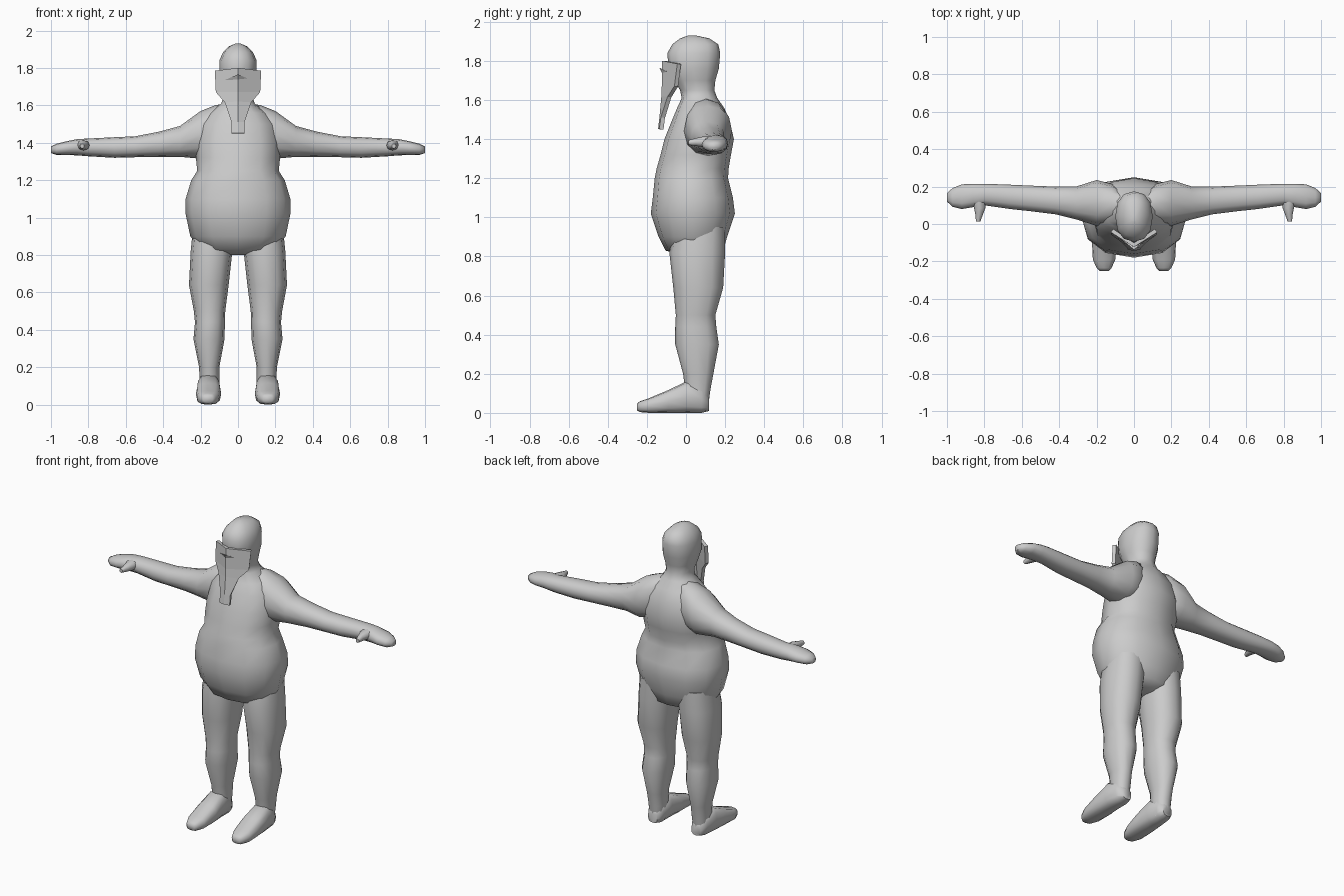
import bpy, bmesh, math

if "Cube" in bpy.data.objects:
    bpy.data.objects.remove(bpy.data.objects["Cube"])

grey = bpy.data.materials.new("light_grey")
grey.diffuse_color = (0.6, 0.6, 0.6, 1)
grey.use_nodes = True
grey.node_tree.nodes["Principled BSDF"].inputs["Base Color"].default_value = grey.diffuse_color


def finish(bm, name, angle, mirror=False, thickness=0):
    bmesh.ops.recalc_face_normals(bm, faces=bm.faces)
    me = bpy.data.meshes.new(name)
    bm.to_mesh(me)
    bm.free()
    ob = bpy.data.objects.new(name, me)
    bpy.context.collection.objects.link(ob)
    me.materials.append(grey)
    if mirror:
        ob.modifiers.new("mirror", 'MIRROR')
    if thickness:
        s = ob.modifiers.new("thickness", 'SOLIDIFY')
        s.thickness, s.offset = thickness, 0
    if angle:
        bpy.ops.object.select_all(action='DESELECT')
        ob.select_set(True)
        bpy.context.view_layer.objects.active = ob
        bpy.ops.object.shade_smooth_by_angle(angle=math.radians(angle))
    return ob


def loft(name, axis, rows, sides=12, power=0.88, mirror=True, angle=65):
    """Skin rounded rings; each row is (position on axis, a0, a1, b0, b1)."""
    bm = bmesh.new()
    rings = []
    for t, a0, a1, b0, b1 in rows:
        ring = []
        for i in range(sides):
            w = 2 * math.pi * i / sides
            c, s = math.cos(w), math.sin(w)
            a = (a0 + a1) / 2 + (a1 - a0) / 2 * math.copysign(abs(c) ** power, c)
            b = (b0 + b1) / 2 + (b1 - b0) / 2 * math.copysign(abs(s) ** power, s)
            co = {'X': (t, a, b), 'Y': (a, t, b), 'Z': (a, b, t)}[axis]
            ring.append(bm.verts.new(co))
        rings.append(ring)
    for r, q in zip(rings, rings[1:]):
        for i in range(sides):
            j = (i + 1) % sides
            bm.faces.new((r[i], r[j], q[j], q[i]))
    bm.faces.new(rings[0])
    bm.faces.new(rings[-1])
    return finish(bm, name, angle, mirror)


# torso, neck and head: (z, half width, front y, back y)
body = [(0.80, .10, .00, .13), (0.83, .20, -.105, .19), (0.90, .255, -.14, .21),
        (1.02, .28, -.18, .25), (1.10, .28, -.17, .24), (1.20, .25, -.16, .215),
        (1.25, .218, -.15, .218), (1.32, .225, -.13, .23), (1.40, .225, -.11, .245),
        (1.50, .205, -.07, .222), (1.56, .155, -.045, .195), (1.61, .09, -.022, .16),
        (1.65, .075, -.03, .145), (1.70, .088, -.06, .15), (1.76, .10, -.09, .168),
        (1.84, .10, -.095, .175), (1.885, .08, -.07, .165), (1.915, .05, -.03, .12),
        (1.93, .015, .01, .05)]
loft("torso_and_head", 'Z', [(z, -w, w, f, b) for z, w, f, b in body], mirror=False)

# arms with mitten hands: (x, y range, z range)
loft("arm", 'X', [(.06, .02, .18, 1.36, 1.61), (.12, .00, .215, 1.33, 1.602),
                  (.20, -.01, .235, 1.315, 1.57), (.31, .025, .20, 1.325, 1.49),
                  (.42, .052, .20, 1.325, 1.46), (.55, .068, .205, 1.323, 1.435),
                  (.66, .08, .21, 1.32, 1.43), (.80, .10, .215, 1.328, 1.423),
                  (.86, .09, .215, 1.333, 1.42), (.92, .08, .212, 1.335, 1.408),
                  (.97, .092, .192, 1.335, 1.395), (1.0, .12, .165, 1.345, 1.38)])
loft("thumb", 'Y', [(.13, .79, .87, 1.36, 1.415), (.085, .795, .855, 1.36, 1.413),
                    (.05, .808, .848, 1.365, 1.405), (.013, .822, .845, 1.37, 1.395)], sides=8)

# legs: (z, x range, y range)
loft("leg", 'Z', [(.95, .02, .24, -.06, .20), (.82, .03, .253, -.085, .20),
                  (.64, .05, .262, -.065, .19), (.50, .068, .236, -.052, .15),
                  (.44, .07, .23, -.055, .155), (.35, .072, .238, -.055, .168),
                  (.20, .10, .208, -.015, .14), (.12, .10, .205, -.005, .125),
                  (.02, .11, .195, .01, .112)])

# feet: (y, x range, z range)
loft("foot", 'Y', [(.118, .12, .185, .01, .08), (.08, .10, .207, 0, .14),
                   (.00, .095, .22, 0, .16), (-.09, .09, .225, 0, .117),
                   (-.19, .10, .22, 0, .075), (-.235, .12, .20, .004, .06),
                   (-.25, .135, .185, .012, .048)], power=.75)


def folded_sheet(name, rows, thickness):
    """Sheet folded on the centre line; rows of (centre z, centre y, x, outer z, outer y)."""
    bm = bmesh.new()
    grid = []
    for cz, cy, x, oz, oy in rows:
        grid.append([bm.verts.new((-x, oy, oz)), bm.verts.new((0, cy, cz)),
                     bm.verts.new((x, oy, oz))])
    for r, q in zip(grid, grid[1:]):
        for i in range(2):
            bm.faces.new((r[i], r[i + 1], q[i + 1], q[i]))
    return finish(bm, name, 0, thickness=thickness)


# face mask with a long chin plate
folded_sheet("face_mask", [(1.80, -.112, .118, 1.785, -.035), (1.67, -.113, .113, 1.67, -.05),
                           (1.62, -.115, .066, 1.615, -.085), (1.51, -.125, .032, 1.51, -.118),
                           (1.45, -.132, .034, 1.45, -.126)], .022)

# small brow hood over the eye slit
bm = bmesh.new()
left, right = (bm.verts.new((x, -.078, 1.735)) for x in (-.072, .072))
apex = bm.verts.new((0, -.137, 1.766))
low = bm.verts.new((0, -.122, 1.736))
back = bm.verts.new((0, -.108, 1.752))
for face in ((left, low, apex), (low, right, apex), (left, apex, back),
             (apex, right, back), (left, back, low), (back, right, low)):
    bm.faces.new(face)
finish(bm, "brow_hood", 0)
